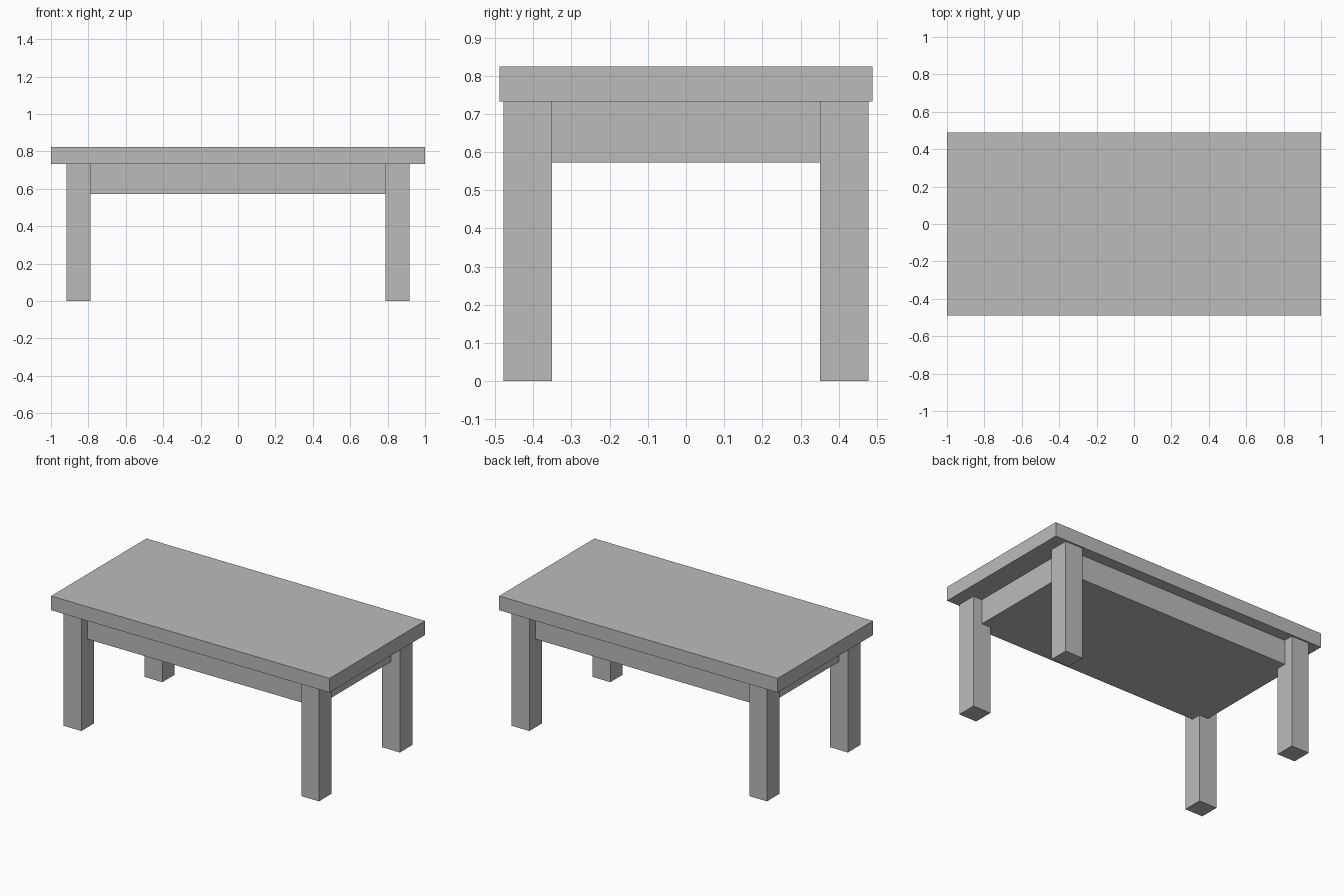
import bpy

cube = bpy.data.objects.get("Cube")
if cube:
    bpy.data.objects.remove(cube, do_unlink=True)

# Single plain grey finish
grey = bpy.data.materials.new("plain_grey")
grey.use_nodes = True
colour = (0.5, 0.5, 0.5, 1)
grey.diffuse_color = colour
grey.node_tree.nodes["Principled BSDF"].inputs["Base Color"].default_value = colour


def box(name, centre_x, centre_y, bottom, top, width, depth):
    """Add a box spanning bottom to top, centred on the given x and y."""
    bpy.ops.mesh.primitive_cube_add(
        size=1, location=(centre_x, centre_y, (bottom + top) / 2))
    obj = bpy.context.object
    obj.name = name
    obj.scale = (width, depth, top - bottom)
    bpy.ops.object.transform_apply(location=False, rotation=False, scale=True)
    obj.data.materials.append(grey)
    return obj


TOP, UNDERSIDE, APRON_BOTTOM = 0.824, 0.732, 0.572
LEG_X, LEG_Y, LEG_SIZE = 0.853, 0.415, 0.127

# Table top slab
box("table_top", 0, 0, UNDERSIDE, TOP, 2, 0.977)

# Solid apron block reaching the leg centres
box("apron", 0, 0, APRON_BOTTOM, UNDERSIDE, 2 * LEG_X, 2 * LEG_Y)

# Four square legs
for side, sx in (("left", 1), ("right", -1)):
    for end, sy in (("front", -1), ("back", 1)):
        box(f"{end}_{side}_leg", sx * LEG_X, sy * LEG_Y,
            0, UNDERSIDE, LEG_SIZE, LEG_SIZE)
